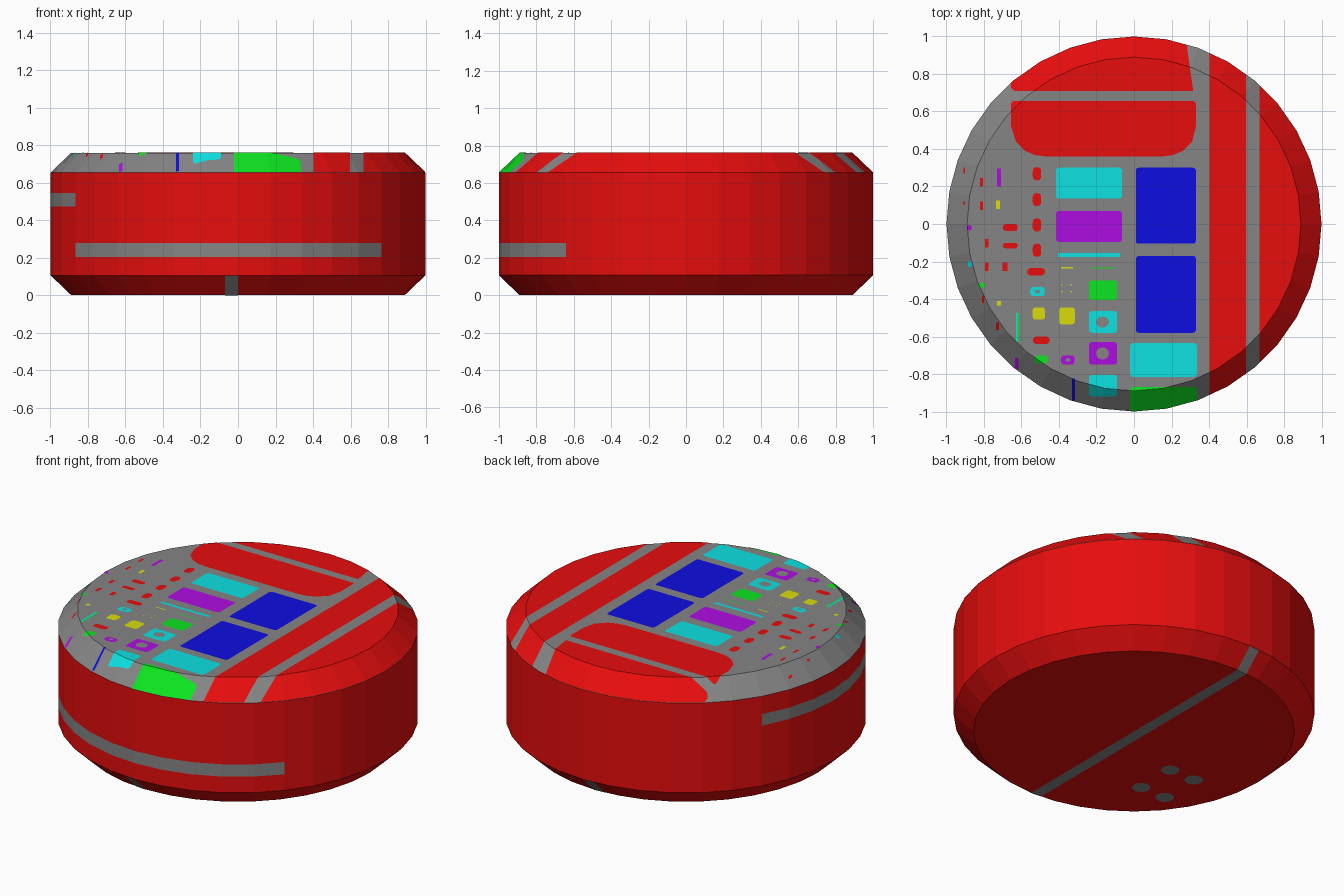
import bpy, bmesh, math
from mathutils import Vector

if "Cube" in bpy.data.objects:
    bpy.data.objects.remove(bpy.data.objects["Cube"])

# One material per flat colour
COLOURS = {"red": (0.8, 0.004, 0.004), "grey": (0.235, 0.235, 0.235), "blue": (0.004, 0.004, 0.75),
           "cyan": (0.004, 0.75, 0.75), "green": (0.004, 0.78, 0.015), "purple": (0.42, 0.004, 0.75),
           "yellow": (0.7, 0.72, 0.004)}
MATS = {}
for name, rgb in COLOURS.items():
    MATS[name] = bpy.data.materials.new(name)
    MATS[name].diffuse_color = (*rgb, 1)

SIDES = 36
PROFILE = [(0.89, 0.0015), (1, 0.107), (1, 0.655), (0.89, 0.76)]


def make_object(name, bm, *colours):
    me = bpy.data.meshes.new(name)
    bm.to_mesh(me)
    bm.free()
    for c in colours:
        me.materials.append(MATS[c])
    ob = bpy.data.objects.new(name, me)
    bpy.context.collection.objects.link(ob)
    return ob


def make_drum():
    """Chamfered 36-sided drum from the profile."""
    bm = bmesh.new()
    rings = [[bm.verts.new((r * math.cos(math.tau * i / SIDES), r * math.sin(math.tau * i / SIDES), z))
              for i in range(SIDES)] for r, z in PROFILE]
    for a, b in zip(rings, rings[1:]):
        for i in range(SIDES):
            j = (i + 1) % SIDES
            bm.faces.new((a[i], a[j], b[j], b[i]))
    bm.faces.new(rings[-1])
    bm.faces.new(rings[0][::-1])
    bm.normal_update()
    return bm


def make_shell(top):
    """Only the cap and chamfer of one end, used as stock for the inlays."""
    bm = make_drum()
    drop = [f for f in bm.faces if (f.normal.z if top else -f.normal.z) < 0.1]
    bmesh.ops.delete(bm, geom=drop, context='FACES')
    return bm


TOP, BOTTOM = make_shell(True), make_shell(False)


def inlay(name, outline, colour, lift=0.002, shell=TOP):
    """Thin plate: the shell clipped to a convex counter-clockwise outline."""
    bm = shell.copy()
    for (ax, ay), (bx, by) in zip(outline, outline[1:] + outline[:1]):
        bmesh.ops.bisect_plane(bm, geom=bm.verts[:] + bm.edges[:] + bm.faces[:], dist=1e-6,
                               plane_co=(ax, ay, 0), plane_no=Vector((by - ay, ax - bx, 0)).normalized(),
                               clear_outer=True)
    bmesh.ops.translate(bm, verts=bm.verts[:], vec=(0, 0, lift))
    make_object(name, bm, colour)


def rounded(x0, x1, y0, y1, r, seg=3):
    r = min(r, (x1 - x0) * 0.49, (y1 - y0) * 0.49)
    pts = []
    for k, (cx, cy) in enumerate([(x1 - r, y1 - r), (x0 + r, y1 - r), (x0 + r, y0 + r), (x1 - r, y0 + r)]):
        for s in range(seg + 1):
            a = math.pi / 2 * (k + s / seg)
            pts.append((cx + r * math.cos(a), cy + r * math.sin(a)))
    return pts


def ellipse(x, y, rx, ry, n=12):
    return [(x + rx * math.cos(math.tau * i / n), y + ry * math.sin(math.tau * i / n)) for i in range(n)]


# Body: red drum with grey top and two grey side bands
body = make_drum()
for z in (0.205, 0.28, 0.475, 0.545):
    bmesh.ops.bisect_plane(body, geom=body.verts[:] + body.edges[:] + body.faces[:],
                           plane_co=(0, 0, z), plane_no=(0, 0, 1))
for f in body.faces:
    c = f.calc_center_median()
    ang = math.degrees(math.atan2(c.y, c.x)) % 360
    low_band = 0.205 < c.z < 0.28 and 210 < ang < 320
    high_band = 0.475 < c.z < 0.545 and 150 < ang < 210
    f.material_index = int(c.z > 0.66 or low_band or high_band)
make_object("body", body, "red", "grey")

# Large red top panels
inlay("back_panel", [(-0.64, 0.71), (0.32, 0.71), (0.33, 0.72), (0.33, 0.88), (0.28, 0.96), (0.26, 1.1),
                     (-0.655, 1.1), (-0.655, 0.725)], "red")
inlay("middle_panel", [(-0.655, 0.52), (-0.63, 0.44), (-0.58, 0.39), (-0.53, 0.368), (-0.47, 0.36),
                       (0.15, 0.36), (0.21, 0.368), (0.26, 0.39), (0.31, 0.44), (0.33, 0.52),
                       (0.33, 0.645), (0.32, 0.655), (-0.645, 0.655), (-0.655, 0.645)], "red")
for label, x0, x1 in (("inner", 0.403, 0.598), ("outer", 0.67, 1.1)):
    inlay(label + "_side_panel", [(x0, -1.1), (x1, -1.1), (x1, 1.1), (x0, 1.1)], "red")

# Underside stripe and feet
inlay("underside_stripe", [(-0.07, -1.1), (0, -1.1), (0, 1.1), (-0.07, 1.1)], "grey", -0.0015, BOTTOM)
for x in (-0.6, -0.43):
    for y in (-0.45, -0.2):
        inlay("foot_pad", ellipse(x, y, 0.052, 0.052), "grey", -0.0015, BOTTOM)

# Large buttons: colour, x0, x1, y0, y1
for c, *box in [
    ("cyan", -.416, -.064, .135, .30), ("purple", -.416, -.064, -.095, .07),
    ("blue", .01, .33, -.105, .30), ("blue", .01, .33, -.58, -.17),
    ("cyan", -.02, .335, -.815, -.635), ("green", -.02, .335, -1.1, -.87),
    ("cyan", -.24, -.09, -.92, -.805), ("purple", -.24, -.09, -.75, -.63),
    ("cyan", -.24, -.09, -.58, -.465), ("green", -.24, -.09, -.405, -.30),
    ("yellow", -.40, -.315, -.535, -.445), ("yellow", -.54, -.475, -.51, -.445)]:
    inlay(c + "_button", rounded(*box, 0.015), c)

# Small round-ended buttons
for c, *box in [
    ("purple", -.39, -.316, -.75, -.70), ("cyan", -.555, -.475, -.385, -.335),
    ("red", -.57, -.475, -.275, -.235), ("red", -.54, -.45, -.64, -.60),
    ("green", -.53, -.46, -.745, -.70), ("red", -.70, -.62, -.037, 0), ("red", -.70, -.62, -.13, -.10),
    ("purple", -.89, -.865, -.035, -.005), ("green", -.83, -.795, -.34, -.315)]:
    inlay(c + "_small_button", rounded(*box, 0.02), c)
for y in (.268, .13, -.005, -.14):
    inlay("red_column_button", rounded(-.54, -.495, y - .035, y + .035, .02), "red")

# Grey centres of the ring buttons
for x, y, rx, ry in [(-.168, -.69, .035, .033), (-.168, -.523, .035, .03),
                     (-.353, -.725, .014, .01), (-.515, -.36, .014, .01)]:
    inlay("ring_centre", ellipse(x, y, rx, ry), "grey", 0.004)

# Thin marks and tiny bars
for c, x0, x1, y0, y1 in [
    ("cyan", -.405, -.075, -.175, -.155), ("yellow", -.39, -.325, -.237, -.229),
    ("green", -.23, -.1, -.237, -.231), ("purple", -.73, -.71, .20, .295),
    ("yellow", -.735, -.715, .08, .125), ("red", -.82, -.805, .20, .245), ("red", -.82, -.805, .075, .12),
    ("red", -.795, -.775, -.125, -.08), ("red", -.795, -.775, -.25, -.205), ("red", -.70, -.675, -.25, -.205),
    ("cyan", -.885, -.865, -.23, -.2), ("yellow", -.73, -.71, -.435, -.41), ("red", -.735, -.72, -.565, -.525),
    ("red", -.81, -.80, -.42, -.38), ("cyan", -.63, -.62, -.63, -.475), ("green", -.62, -.612, -.63, -.475),
    ("purple", -.635, -.615, -.775, -.715), ("blue", -.33, -.315, -.94, -.825),
    ("red", -.91, -.90, .27, .30), ("red", -.91, -.90, .10, .12)]:
    inlay(c + "_mark", [(x0, y0), (x1, y0), (x1, y1), (x0, y1)], c)
for x in (-.385, -.335):
    for y in (-.36, -.325):
        inlay("yellow_dot", rounded(x - .004, x + .004, y - .004, y + .004, .002, 1), "yellow")
TOP.free()
BOTTOM.free()

for m in bpy.data.materials:
    if m.users and not m.is_grease_pencil:
        m.use_nodes = True
        m.node_tree.nodes["Principled BSDF"].inputs["Base Color"].default_value = m.diffuse_color
